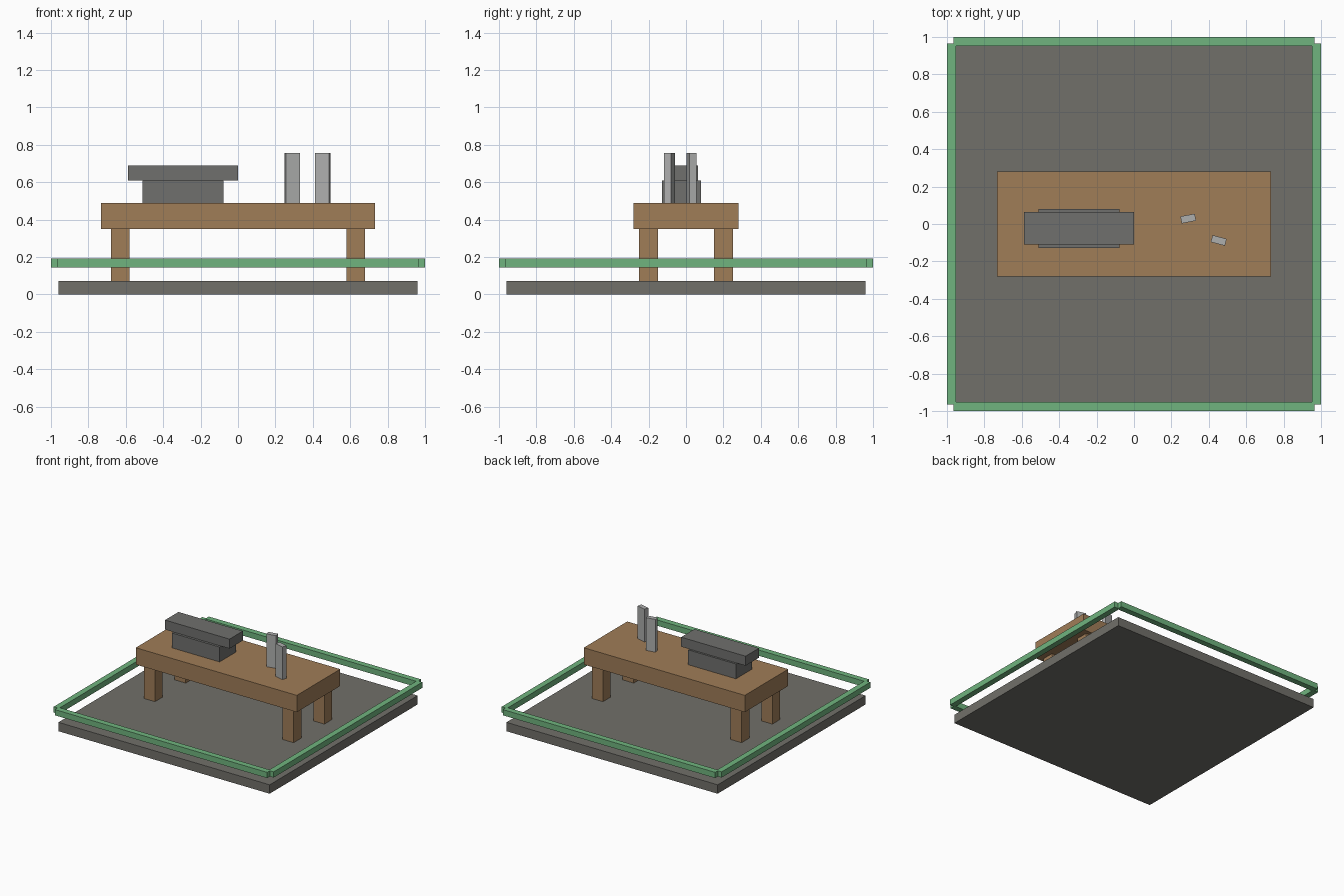
import bpy
import bmesh
from math import radians
from mathutils import Matrix

if "Cube" in bpy.data.objects:
    bpy.data.objects.remove(bpy.data.objects["Cube"])


def material(name, rgb):
    m = bpy.data.materials.new(name)
    m.diffuse_color = (*rgb, 1)
    m.use_nodes = True
    m.node_tree.nodes["Principled BSDF"].inputs["Base Color"].default_value = m.diffuse_color
    return m


STONE = material("stone grey", (0.165, 0.162, 0.144))
IRON = material("iron grey", (0.160, 0.162, 0.155))
WOOD = material("warm wood", (0.35, 0.205, 0.097))
GREEN = material("rail green", (0.162, 0.455, 0.209))
STEEL = material("light steel", (0.42, 0.425, 0.42))


def box(name, mat, center, size, z0, z1, angle=0):
    """Box standing between two heights, turned about its vertical axis."""
    bm = bmesh.new()
    bmesh.ops.create_cube(bm, size=1, matrix=Matrix.Diagonal((*size, z1 - z0, 1)))
    mesh = bpy.data.meshes.new(name)
    bm.to_mesh(mesh)
    bm.free()
    mesh.materials.append(mat)
    obj = bpy.data.objects.new(name, mesh)
    obj.location = (*center, (z0 + z1) / 2)
    obj.rotation_euler.z = radians(angle)
    bpy.context.collection.objects.link(obj)
    return obj


FLOOR, TABLE_LOW, TABLE_TOP = 0.073, 0.35, 0.488

# Floor slab
box("floor_slab", STONE, (0, 0), (1.92, 1.92), 0, FLOOR)

# Floating boundary rails, crossing at the corners
for side, sign in (("low", -1), ("high", 1)):
    box(f"rail_y_{side}", GREEN, (0, sign * 0.976), (1.93, 0.048), 0.145, 0.192)
    box(f"rail_x_{side}", GREEN, (sign * 0.976, 0), (0.048, 1.93), 0.145, 0.192)

# Workbench
box("bench_top", WOOD, (0, 0), (1.464, 0.564), TABLE_LOW, TABLE_TOP)
for sx, xname in ((-1, "left"), (1, "right")):
    for sy, yname in ((-1, "front"), (1, "back")):
        box(f"{yname}_{xname}_leg", WOOD, (sx * 0.63, sy * 0.2), (0.1, 0.1), FLOOR, TABLE_LOW)

# Anvil block and its longer head
box("anvil_base", IRON, (-0.294, -0.024), (0.434, 0.21), TABLE_TOP, 0.61)
box("anvil_head", IRON, (-0.294, -0.022), (0.586, 0.174), 0.61, 0.688)

# Upright tools
box("tool_a", STEEL, (0.29, 0.029), (0.078, 0.038), TABLE_TOP, 0.757, 11)
box("tool_b", STEEL, (0.453, -0.088), (0.078, 0.038), TABLE_TOP, 0.757, -15)
